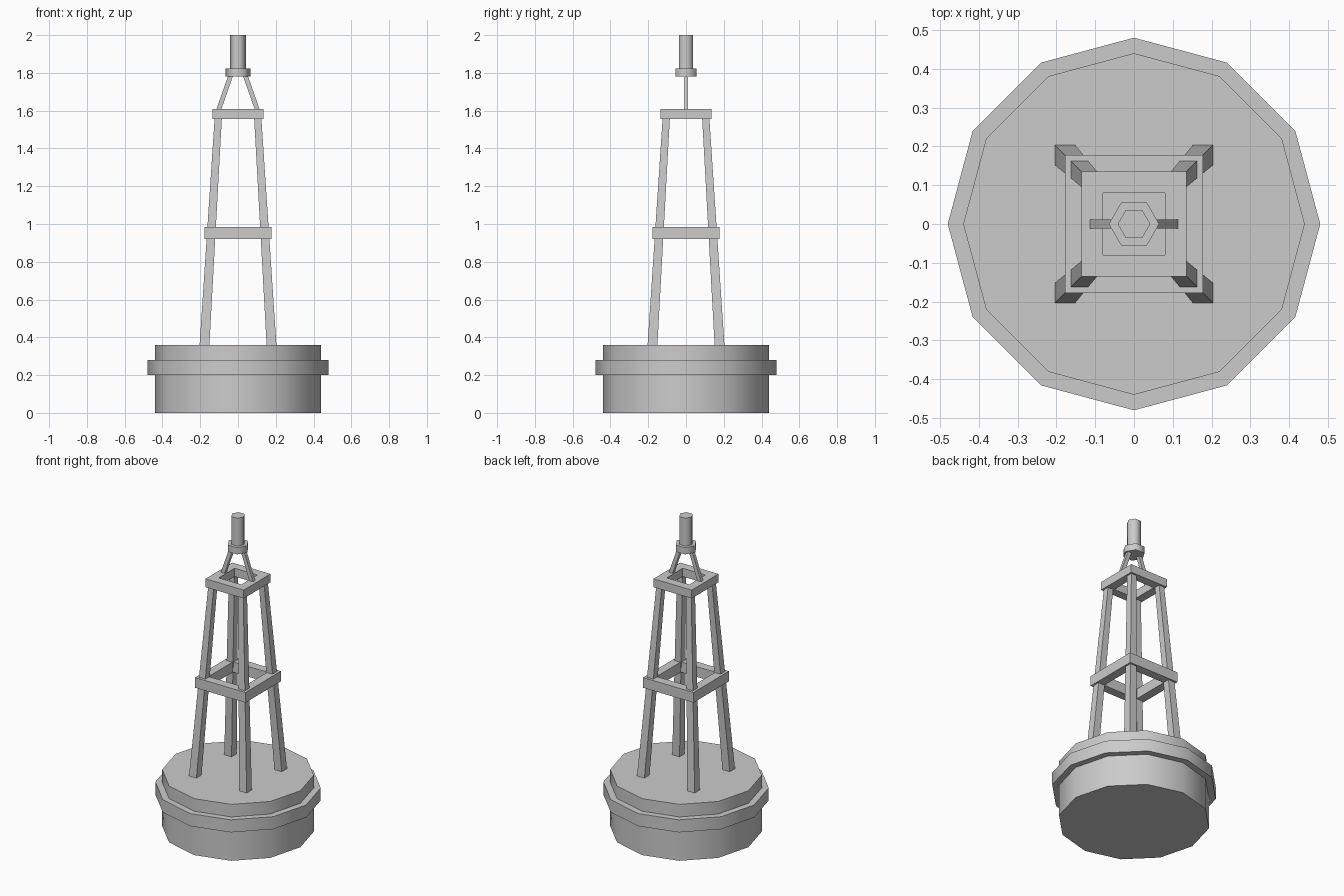
import bpy, bmesh, math
from mathutils import Vector

if "Cube" in bpy.data.objects:
    bpy.data.objects.remove(bpy.data.objects["Cube"], do_unlink=True)

GREY = (0.6, 0.6, 0.6, 1)
metal = bpy.data.materials.new("plain_grey")
metal.use_nodes = True
metal.diffuse_color = GREY
metal.node_tree.nodes["Principled BSDF"].inputs["Base Color"].default_value = GREY


def finish(name, bm, smooth=False):
    bmesh.ops.recalc_face_normals(bm, faces=bm.faces)
    mesh = bpy.data.meshes.new(name)
    bm.to_mesh(mesh)
    bm.free()
    mesh.materials.append(metal)
    obj = bpy.data.objects.new(name, mesh)
    bpy.context.collection.objects.link(obj)
    if smooth:
        bpy.ops.object.select_all(action="DESELECT")
        obj.select_set(True)
        bpy.context.view_layer.objects.active = obj
        bpy.ops.object.shade_smooth_by_angle(angle=math.radians(65))
    return obj


def loft(bm, loops, closed=False):
    """Skin equal-sized point loops; cap the ends or join last to first."""
    rings = [[bm.verts.new(p) for p in loop] for loop in loops]
    pairs = list(zip(rings, rings[1:]))
    if closed:
        pairs.append((rings[-1], rings[0]))
    else:
        bm.faces.new(rings[0])
        bm.faces.new(rings[-1])
    for a, b in pairs:
        for i in range(len(a)):
            j = (i + 1) % len(a)
            bm.faces.new((a[i], a[j], b[j], b[i]))


def polygon(radius, z, sides):
    return [(radius * math.cos(math.tau * i / sides),
             radius * math.sin(math.tau * i / sides), z) for i in range(sides)]


def rectangle(cx, cy, z, hx, hy):
    return [(cx + sx * hx, cy + sy * hy, z)
            for sx, sy in ((-1, -1), (1, -1), (1, 1), (-1, 1))]


def turned(name, profile, sides):
    bm = bmesh.new()
    loft(bm, [polygon(r, z, sides) for r, z in profile])
    return finish(name, bm, smooth=True)


def square_frame(name, outer, inner, low, high):
    bm = bmesh.new()
    loft(bm, [rectangle(0, 0, z, h, h) for h, z in
              ((outer, low), (outer, high), (inner, high), (inner, low))], closed=True)
    return finish(name, bm)


def post(name, foot, head, foot_half, head_half):
    bm = bmesh.new()
    loft(bm, [rectangle(*foot, *foot_half), rectangle(*head, *head_half)])
    return finish(name, bm)


# Floating hull with a fender belt
turned("hull", [(0.44, 0), (0.44, 0.36)], 12)
turned("fender_belt", [(0.48, 0.2), (0.48, 0.28)], 12)

# Four leaning, tapering legs
for sx, side in ((-1, "right"), (1, "left")):
    for sy, end in ((-1, "front"), (1, "back")):
        post(f"{end}_{side}_leg", (sx * 0.178, sy * 0.178, 0.35),
             (sx * 0.104, sy * 0.104, 1.57), (0.026, 0.026), (0.019, 0.019))

# Square bracing frames
square_frame("middle_frame", 0.178, 0.122, 0.92, 0.985)
square_frame("top_frame", 0.135, 0.08, 1.557, 1.61)

# Lantern struts, collar and lantern
for sx, side in ((-1, "right"), (1, "left")):
    post(f"{side}_lantern_strut", (sx * 0.104, 0, 1.6),
         (sx * 0.037, 0, 1.79), (0.013, 0.011), (0.013, 0.011))
turned("lantern_collar", [(0.065, 1.78), (0.065, 1.823)], 6)
turned("lantern", [(0.042, 1.82), (0.042, 2.0)], 6)
